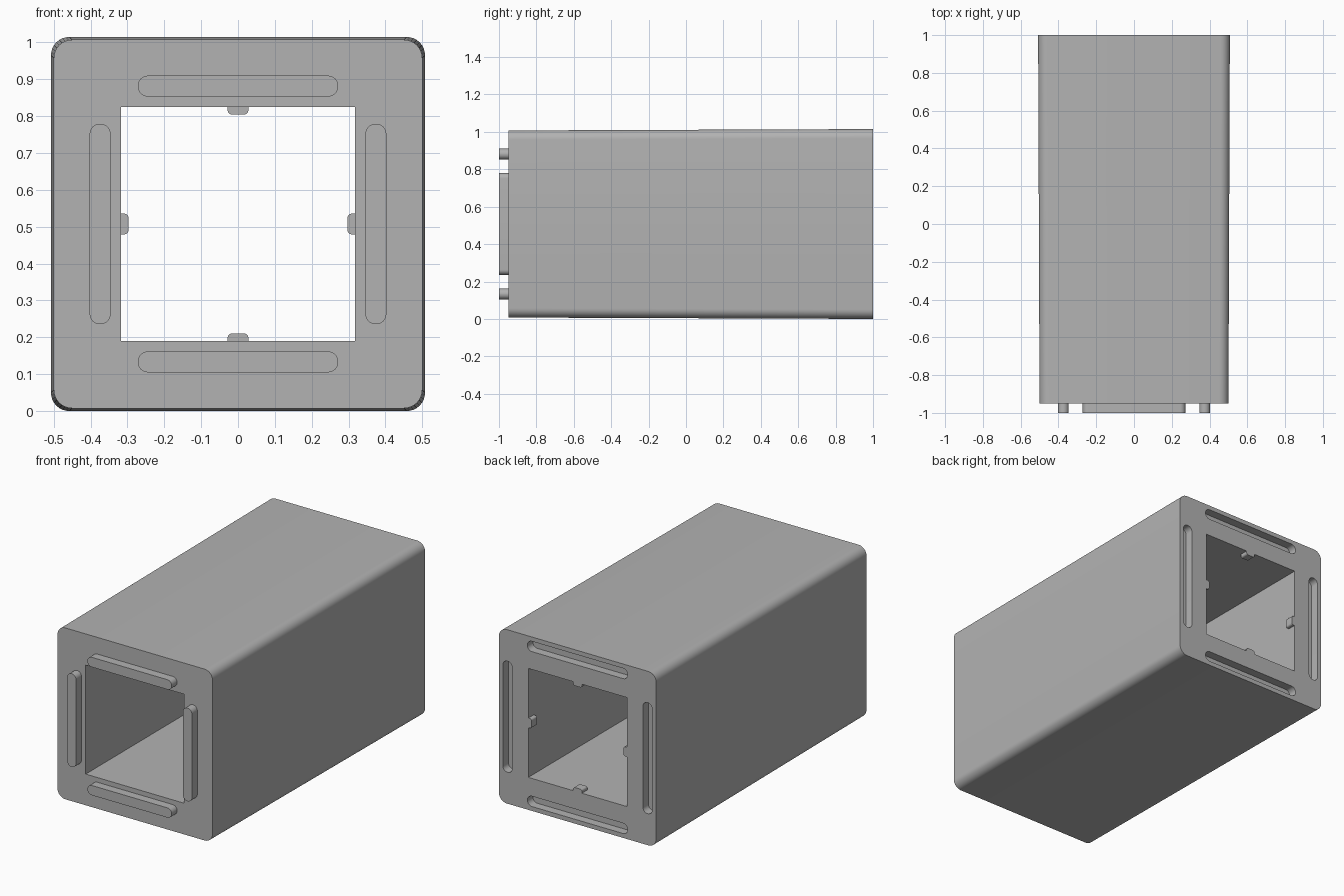
import bpy, bmesh, math

if "Cube" in bpy.data.objects:
    bpy.data.objects.remove(bpy.data.objects["Cube"])

CZ = 0.5075                      # height of the tube's axis
grey = bpy.data.materials.new("plain grey")
grey.diffuse_color = (0.45, 0.45, 0.45, 1)
grey.use_nodes = True
grey.node_tree.nodes["Principled BSDF"].inputs["Base Color"].default_value = grey.diffuse_color


def rounded(w, h, r, n=8):
    """Rounded rectangle outline from half sizes, centred on the origin."""
    pts = []
    for k, (sx, sy) in enumerate([(1, 1), (-1, 1), (-1, -1), (1, -1)]):
        for i in range(n + 1):
            a = math.pi / 2 * (k + i / n)
            pts.append((sx * (w - r) + r * math.cos(a), sy * (h - r) + r * math.sin(a)))
    return pts


def place(pts, offset, k):
    """Move an outline out from the axis, then turn it k quarter turns."""
    c, s = [(1, 0), (0, 1), (-1, 0), (0, -1)][k]
    return [(c * u - s * (v + offset), s * u + c * (v + offset)) for u, v in pts]


def prism(name, front, y0, y1, back=None):
    """Solid between two matching outlines in the xz plane."""
    bm = bmesh.new()
    a = [bm.verts.new((x, y0, z + CZ)) for x, z in front]
    b = [bm.verts.new((x, y1, z + CZ)) for x, z in (back or front)]
    n = len(a)
    bm.faces.new(a)
    bm.faces.new(b[::-1])
    for i in range(n):
        bm.faces.new((a[i], b[i], b[(i + 1) % n], a[(i + 1) % n]))
    bmesh.ops.recalc_face_normals(bm, faces=bm.faces)
    me = bpy.data.meshes.new(name)
    bm.to_mesh(me)
    bm.free()
    me.materials.append(grey)
    ob = bpy.data.objects.new(name, me)
    bpy.context.collection.objects.link(ob)
    return ob


def activate(ob):
    bpy.ops.object.select_all(action='DESELECT')
    ob.select_set(True)
    bpy.context.view_layer.objects.active = ob


def cut(ob, cutter):
    cutter.hide_render = True
    mod = ob.modifiers.new("cut", 'BOOLEAN')
    mod.operation = 'DIFFERENCE'
    mod.solver = 'EXACT'
    mod.object = cutter
    activate(ob)
    bpy.ops.object.modifier_apply(modifier=mod.name)
    bpy.data.objects.remove(cutter)


# tube: slightly tapered, rounded long edges, square bore
tube = prism("tube", rounded(0.5, 0.5, 0.05), -0.95, 1.0, rounded(0.5075, 0.5075, 0.05))
B = 0.318
cut(tube, prism("bore_cutter", [(-B, -B), (B, -B), (B, B), (-B, B)], -1.2, 1.2))

parts = [tube]
for k, side in enumerate(("top", "left", "bottom", "right")):
    # slot sunk into the back face
    slot = place(rounded(0.324, 0.03, 0.0295), 0.452, k)
    cut(tube, prism("slot_cutter", slot, 0.95, 1.1))
    # peg standing out of the front face
    peg = place(rounded(0.272, 0.0285, 0.028), 0.374, k)
    parts.append(prism(side + "_peg", peg, -1.0, -0.95))
    # small lug inside the bore at the back
    lug = [p for p in rounded(0.028, 0.021, 0.011, 5) if p[1] < 0]
    lug = [(-0.028, 0)] + lug + [(0.028, 0)]
    parts.append(prism(side + "_lug", place(lug, B, k), 0.95, 1.0))

for ob in parts:
    activate(ob)
    bpy.ops.object.shade_smooth_by_angle(angle=math.radians(30))
